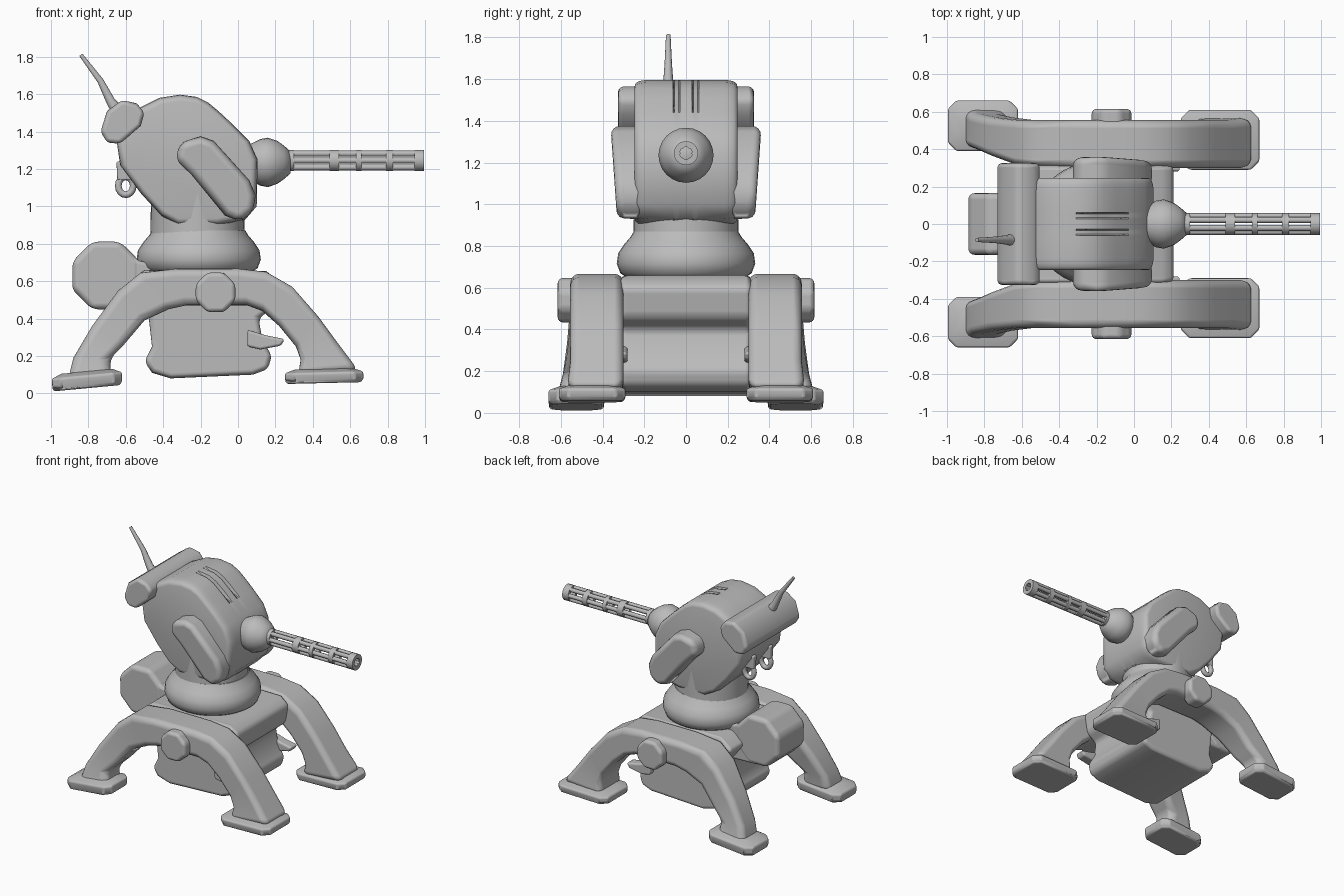
import bpy, bmesh, math
from mathutils import Vector

if "Cube" in bpy.data.objects:
    bpy.data.objects.remove(bpy.data.objects["Cube"])

grey = bpy.data.materials.new("plain grey")
grey.use_nodes = True
grey.diffuse_color = (0.5, 0.5, 0.5, 1)
grey.node_tree.nodes["Principled BSDF"].inputs["Base Color"].default_value = (0.5, 0.5, 0.5, 1)


def finish(name, bm, bevel=0.0, mirror=False, angle=50):
    """Turn a bmesh into a smooth, optionally bevelled and mirrored object."""
    bmesh.ops.recalc_face_normals(bm, faces=bm.faces)
    mesh = bpy.data.meshes.new(name)
    bm.to_mesh(mesh)
    bm.free()
    mesh.materials.append(grey)
    obj = bpy.data.objects.new(name, mesh)
    bpy.context.collection.objects.link(obj)
    bpy.ops.object.select_all(action='DESELECT')
    obj.select_set(True)
    bpy.context.view_layer.objects.active = obj
    bpy.ops.object.shade_smooth_by_angle(angle=math.radians(angle))
    if bevel:
        mod = obj.modifiers.new("Bevel", 'BEVEL')
        mod.width, mod.segments = bevel, 4
        mod.limit_method, mod.angle_limit = 'ANGLE', math.radians(40)
        mod.harden_normals = True
    if mirror:
        mod = obj.modifiers.new("Mirror", 'MIRROR')
        mod.use_axis = (False, True, False)


def loft(name, rings, **kw):
    """Skin a list of equal-length point rings and cap both ends."""
    bm = bmesh.new()
    rows = [[bm.verts.new(p) for p in ring] for ring in rings]
    n = len(rows[0])
    for a, b in zip(rows, rows[1:]):
        for i in range(n):
            bm.faces.new((a[i], a[(i + 1) % n], b[(i + 1) % n], b[i]))
    bm.faces.new(rows[0])
    bm.faces.new(rows[-1][::-1])
    finish(name, bm, **kw)


def prism(name, pts, y0, y1, lean=0.0, **kw):
    """Extrude an x-z outline from y0 to y1; lean tilts the outer face with height."""
    loft(name, [[(x, y0, z) for x, z in pts],
                [(x, y1 + lean * (z - pts[0][1]), z) for x, z in pts]], **kw)


def ngon(cx, cz, r, n, turn=0.0):
    return [(cx + r * math.cos(turn + math.tau * i / n),
             cz + r * math.sin(turn + math.tau * i / n)) for i in range(n)]


def lathe(name, centre, profile, axis, n=32, **kw):
    """Revolve (radius, height) pairs about the x or z axis."""
    rings = []
    for r, h in profile:
        ring = []
        for u, v in ngon(0, 0, r, n):
            ring.append(Vector(centre) + Vector((h, u, v) if axis == 'x' else (u, v, h)))
        rings.append(ring)
    loft(name, rings, **kw)


def tube(name, path, radii, n=10, **kw):
    """Tapered tube along a path lying in an x-z plane."""
    rings = []
    for i, p in enumerate(path):
        a, b = Vector(path[max(i - 1, 0)]), Vector(path[min(i + 1, len(path) - 1)])
        side = Vector((0, 1, 0))
        up = (b - a).normalized().cross(side)
        rings.append([Vector(p) + side * u + up * v for u, v in ngon(0, 0, radii[i], n)])
    loft(name, rings, **kw)


# Hull between the legs: lower tub with a softly overhanging deck
prism("hull", [(-.5, .17), (-.46, .11), (-.36, .08), (.08, .1), (.16, .13), (.18, .2), (.13, .29),
               (.11, .4), (.19, .46), (.215, .6), (.15, .655), (-.5, .66), (-.6, .58),
               (-.48, .43), (-.46, .25)], -.315, .315, bevel=.03)

# Arched leg pairs: outer and inner edge at each station, rear end splaying outwards
stations = [(-.91, .07, -.67, .07, .41, .62), (-.88, .19, -.69, .18, .4, .59),
            (-.78, .36, -.61, .26, .36, .57), (-.64, .55, -.5, .39, .31, .555),
            (-.52, .645, -.37, .45, .3, .555), (-.33, .667, -.28, .47, .3, .555),
            (0, .667, .05, .47, .3, .555), (.15, .65, .13, .44, .3, .555),
            (.29, .57, .22, .36, .3, .555), (.43, .41, .31, .25, .3, .555),
            (.54, .26, .335, .18, .3, .555), (.645, .12, .32, .09, .3, .57)]
loft("legs", [[(a, y0, b), (a, y1, b), (c, y1, d), (c, y0, d)]
              for a, b, c, d, y0, y1 in stations], bevel=.045, mirror=True)


def foot(name, x0, x1, y0, y1, z0, z1, h):
    """Flared pad with cut corners, its sole running from z0 to z1."""
    rings = []
    for inset, lift in ((.012, 0), (0, .02), (0, h * .75), (.05, h)):
        a, b, c, d, k = x0 + inset, x1 - inset, y0 + inset, y1 - inset, .045
        plan = [(a + k, c), (b - k, c), (b, c + k), (b, d - k),
                (b - k, d), (a + k, d), (a, d - k), (a, c + k)]
        rings.append([(x, y, z0 + (z1 - z0) * (x - x0) / (x1 - x0) + lift) for x, y in plan])
    loft(name, rings, bevel=.012, mirror=True)


foot("rear_feet", -.995, -.62, .39, .66, .01, .045, .09)
foot("front_feet", .25, .67, .29, .61, .05, .06, .075)

# Leg pivot hubs, and lugs joining hull and front legs
prism("leg_hubs", ngon(-.12, .54, .115, 8, math.pi / 8), .5, .615, bevel=.025, mirror=True)
prism("hull_lugs", [(.05, .25), (.12, .235), (.23, .255), (.25, .29), (.15, .31), (.05, .34)],
      .28, .36, bevel=.015, mirror=True)

# Rear canister with its bracket
prism("rear_canister", ngon(-.705, .63, .196, 8, math.pi / 8), -.165, .165, bevel=.035)
prism("canister_bracket", [(-.7, .45), (-.4, .44), (-.4, .68), (-.53, .71), (-.62, .78), (-.7, .78)],
      -.16, .16, bevel=.02)

# Turntable collar and neck
lathe("turntable_collar", (-.21, 0, 0), [(.27, .64), (.315, .67), (.332, .715), (.325, .765),
      (.295, .81), (.265, .845), (.25, .87)], 'z', n=36)
lathe("neck", (-.217, 0, 0), [(.253, .8), (.25, .95), (.245, 1.15)], 'z')

# Turret head: rounded shoulders, and two vent grooves where the outline dips on top
outline = [(.04, .93), (.1, 1.0), (.105, 1.25), (.06, 1.35), (-.03, 1.44), (-.1, 1.505),
           (-.16, 1.555), (-.22, 1.585), (-.31, 1.597), (-.42, 1.58), (-.54, 1.52),
           (-.65, 1.36), (-.63, 1.22), (-.52, 1.07), (-.41, .95), (-.32, .9), (-.1, .9)]


def head_ring(y, shrink, dip):
    ring = []
    for x, z in outline:
        drop = dip if -.23 < x < -.09 else 0
        ring.append((-.27 + (x + .27) * shrink, y, 1.25 + (z - 1.25) * shrink - drop))
    return ring


groove = [(.062, 1, 0), (.054, 1, .04), (.036, 1, .04), (.028, 1, 0)]
half = [(.247, .9, 0), (.243, .945, 0), (.23, .975, 0), (.21, .99, 0), (.18, 1, 0)] + groove
loft("turret_head", [head_ring(*r) for r in half]
     + [head_ring(-y, s, d) for y, s, d in reversed(half)])

# Side pods, slanted down towards the gun and thicker at the top
prism("side_pods", [(-.335, 1.25), (-.31, 1.34), (-.2, 1.375), (-.13, 1.35), (.06, 1.14),
                    (.095, 1.06), (.08, .97), (.01, .92), (-.07, .95), (-.25, 1.17)],
      .2, .353, lean=.07, bevel=.05, mirror=True)

# Cross drum at the back of the head, with whip aerial
prism("cross_drum", [(-.735, 1.4), (-.7, 1.34), (-.63, 1.335), (-.52, 1.43), (-.5, 1.5),
                     (-.54, 1.55), (-.62, 1.568), (-.7, 1.51)], -.325, .325, bevel=.025)
tube("aerial", [(-.62, -.085, 1.48), (-.68, -.085, 1.56), (-.735, -.085, 1.67),
                (-.84, -.085, 1.81)], [.04, .026, .018, .011])

# Hanging eyelets under the back of the head
eyelet = bmesh.new()
segments = 16
loops = [[eyelet.verts.new((-.6 + (.04 + u) * math.cos(t), .1 + v, 1.11 + (.048 + u) * math.sin(t)))
          for u, v in ngon(0, 0, .018, 8)]
         for t in [math.tau * i / segments for i in range(segments)]]
for i in range(segments):
    a, b = loops[i], loops[(i + 1) % segments]
    for j in range(8):
        eyelet.faces.new((a[j], a[(j + 1) % 8], b[(j + 1) % 8], b[j]))
finish("eyelets", eyelet, mirror=True)
prism("eyelet_hangers", [(-.645, 1.14), (-.65, 1.24), (-.55, 1.24), (-.57, 1.14)],
      .08, .12, bevel=.01, mirror=True)

# Gun ball mount
lathe("gun_mount", (.17, 0, 1.235), [(.1, -.1), (.125, -.05), (.132, -.01), (.115, .04),
      (.09, .075), (.06, .11)], 'x', n=24)

# Open barrel cluster: six tubes held by bands
GUN_Z = 1.245
for i, (y, z) in enumerate(ngon(0, GUN_Z, .042, 6)):
    tube(f"barrel_{i + 1}", [(.22, y, z), (.99, y, z)], [.016, .016], n=8)


def band(x, width):
    """Hollow ring around the barrels."""
    bm = bmesh.new()
    corners = [(x, .03), (x, .058), (x + width, .058), (x + width, .03)]
    rows = [[bm.verts.new((px, y, z)) for y, z in ngon(0, GUN_Z, r, 18)] for px, r in corners]
    for k in range(4):
        a, b = rows[k], rows[(k + 1) % 4]
        for i in range(18):
            bm.faces.new((a[i], a[(i + 1) % 18], b[(i + 1) % 18], b[i]))
    finish("barrel_band", bm)


for x, width in ((.25, .05), (.49, .05), (.63, .03), (.79, .04), (.945, .05)):
    band(x, width)
